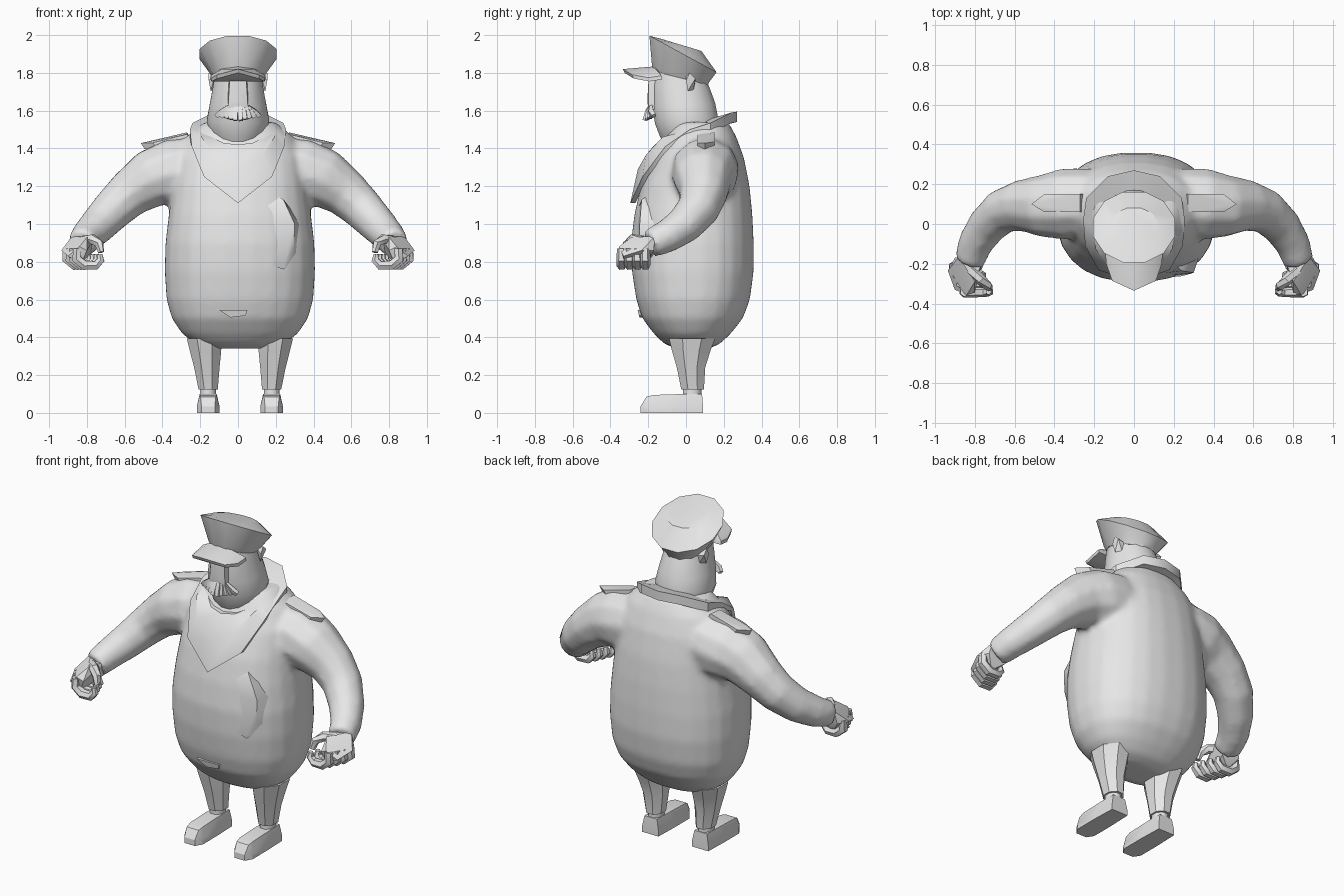
import bpy, bmesh
from math import sin, cos, pi, radians, copysign
from mathutils import Vector

cube = bpy.data.objects.get("Cube")
if cube:
    bpy.data.objects.remove(cube)

grey = bpy.data.materials.new("plain_grey")
grey.use_nodes = True
grey.diffuse_color = (0.8, 0.8, 0.8, 1)
grey.node_tree.nodes["Principled BSDF"].inputs["Base Color"].default_value = grey.diffuse_color


def finish(name, bm, angle):
    """Turn a bmesh into a shaded object, keeping edges over the angle sharp."""
    bmesh.ops.recalc_face_normals(bm, faces=bm.faces)
    for f in bm.faces:
        f.smooth = True
    for e in bm.edges:
        e.smooth = e.calc_face_angle(0) < radians(angle)
    mesh = bpy.data.meshes.new(name)
    bm.to_mesh(mesh)
    bm.free()
    mesh.materials.append(grey)
    obj = bpy.data.objects.new(name, mesh)
    bpy.context.collection.objects.link(obj)
    return obj


def loft(name, rings, angle=40, wrap=False):
    """Skin a list of equal-length rings; cap the ends or wrap them round."""
    bm = bmesh.new()
    rows = [[bm.verts.new(p) for p in r] for r in rings]
    n = len(rows[0])
    pairs = list(zip(rows, rows[1:]))
    if wrap:
        pairs.append((rows[-1], rows[0]))
    else:
        bm.faces.new(rows[0])
        bm.faces.new(rows[-1])
    for a, b in pairs:
        for i in range(n):
            j = (i + 1) % n
            bm.faces.new((a[i], a[j], b[j], b[i]))
    return finish(name, bm, angle)


def oval(half, front, back, z_front, z_back=None, n=16, power=2, cx=0):
    """Oval ring whose height may slope from front to back."""
    z_back = z_front if z_back is None else z_back
    pts = []
    for i in range(n):
        a = 2 * pi * (i + 0.5) / n
        u, v = (copysign(abs(t) ** (2 / power), t) for t in (cos(a), sin(a)))
        t = (v + 1) / 2
        pts.append((cx + half * u, front + (back - front) * t, z_front + (z_back - z_front) * t))
    return pts


def tube(name, path, sides=8, angle=40):
    """Tapered tube along points given as x, y, z, radius."""
    pts = [Vector(p[:3]) for p in path]
    rings = []
    for i, p in enumerate(pts):
        d = (pts[min(i + 1, len(pts) - 1)] - pts[max(i - 1, 0)]).normalized()
        u = d.cross(Vector((0.1, 1, 0.1))).normalized()
        if abs(d.y) > 0.9:
            u = d.cross(Vector((0, 0, 1))).normalized()
        v = d.cross(u)
        r = path[i][3]
        rings.append([p + r * (u * cos(a) + v * sin(a))
                      for a in (2 * pi * (k + 0.5) / sides for k in range(sides))])
    return loft(name, rings, angle)


def hull(name, points, angle=30):
    """Convex block around points."""
    bm = bmesh.new()
    verts = [bm.verts.new(p) for p in points]
    bmesh.ops.convex_hull(bm, input=verts)
    loose = [v for v in bm.verts if not v.link_faces]
    bmesh.ops.delete(bm, geom=loose, context='VERTS')
    return finish(name, bm, angle)


def flip(points, s):
    return [(p[0] * s, *p[1:]) for p in points]


def both(points):
    return points + flip(points, -1)


# Barrel body: half width, front, back, height
SHIFT = 0.01
rings = [(.15, -.05, .12, .34), (.235, -.115, .18, .365), (.308, -.172, .238, .42),
         (.362, -.232, .302, .5), (.39, -.265, .34, .6), (.4, -.288, .36, .75),
         (.396, -.293, .36, .9), (.378, -.275, .353, 1.05), (.357, -.24, .338, 1.2),
         (.337, -.175, .308, 1.35), (.285, -.11, .268, 1.46), (.19, -.06, .225, 1.54)]
body = loft("body", [oval(*r, n=24, power=2.35, cx=SHIFT) for r in rings], 50)

# Sleeves, blended into the body
arm = [(.15, .12, 1.3, .15), (.25, .11, 1.29, .175), (.35, .1, 1.275, .182),
       (.46, .09, 1.24, .16), (.575, .092, 1.16, .13), (.66, .065, 1.08, .115),
       (.74, -.01, .995, .102), (.798, -.1, .935, .09), (.828, -.19, .895, .08)]
blend = [body] + [tube("sleeve", flip(arm, s), 10) for s in (1, -1)]
with bpy.context.temp_override(active_object=body, object=body, selected_objects=blend,
                               selected_editable_objects=blend):
    bpy.ops.object.join()
body.name = "body_and_sleeves"
remesh = body.modifiers.new("Merge", 'REMESH')
remesh.mode = 'VOXEL'
remesh.voxel_size = 0.018
remesh.use_smooth_shade = True
soften = body.modifiers.new("Soften", 'SMOOTH')
soften.iterations = 8

# Overlapping coat front and belt plate
hull("coat_fold", [(-.05, -.275, 1.02), (-.02, -.286, .85), (.24, -.235, 1.13), (.3, -.245, 1.0),
                   (.295, -.245, .87), (.24, -.262, .76), (.34, -.12, 1.0), (.33, -.12, .8),
                   (.18, -.18, 1.16)], 50)
hull("belt_plate", [(x, y - z / 4, z) for y in (-.12, -.1)
                    for x, z in ((-.1, .545), (.05, .545), (.04, .515), (-.04, .505))])

# Head widening into the neck
head = [(.12, -.105, .16, 1.4, 1.43), (.15, -.14, .178, 1.46, 1.5),
        (.168, -.167, .172, 1.53, 1.57), (.153, -.182, .158, 1.62, 1.64),
        (.135, -.18, .132, 1.74, 1.71), (.125, -.17, .115, 1.81, 1.75)]
loft("head", [oval(*r) for r in head], 45)
hull("nose", both([(.053, -.2, 1.615), (.042, -.197, 1.79), (.052, -.15, 1.6),
                   (.05, -.13, 1.8), (.04, -.205, 1.65)]))

# Cap with sloping crown, and peak
cap = [(.13, -.175, .12, 1.81, 1.735), (.142, -.185, .128, 1.835, 1.75),
       (.212, -.2, .168, 2.0, 1.8), (.13, -.13, .085, 1.98, 1.915)]
loft("cap", [oval(*r, n=12) for r in cap], 32)
peak = both([(0, -.16, 1.835), (.09, -.16, 1.82), (.145, -.13, 1.785), (.14, -.2, 1.775),
             (.11, -.285, 1.79), (0, -.335, 1.82)])
hull("cap_peak", peak + [(x, y * 0.97, z - .02) for x, y, z in peak])

# Collar ring with pointed, bulging front
inner = [(0, .17, 1.57), (.1, .14, 1.56), (.15, .06, 1.52), (.16, -.02, 1.49),
         (.14, -.09, 1.46), (.08, -.145, 1.43), (0, -.165, 1.42)]
outer = [(0, .27, 1.595), (.13, .24, 1.59), (.24, .13, 1.535), (.255, .02, 1.5),
         (.245, -.11, 1.41), (.18, -.23, 1.25), (0, -.295, 1.11)]
middle = [tuple((Vector(a) + Vector(b)) / 2 + Vector((0, -.025, .025)) * (a[1] < -.05))
          for a, b in zip(inner, outer)]


def collar_ring(half, drop):
    pts = half + flip(half[-2:0:-1], -1)
    return [(x, y + (drop / 2 if y < -.05 else 0), z - (drop if y > -.05 else 0))
            for x, y, z in pts]


collar = [collar_ring(r, 0) for r in (inner, middle, outer)]
collar += [collar_ring(r, .055) for r in (outer, middle, inner)]
loft("collar", collar, 35, wrap=True)

for s, side in ((1, "left"), (-1, "right")):
    # Curled hand, knuckles running diagonally
    palm = [(.76, -.18, .93), (.88, -.165, .935), (.78, -.17, .84), (.9, -.17, .86),
            (.935, -.235, .86), (.9, -.33, .83), (.84, -.355, .88), (.8, -.29, .93),
            (.8, -.345, .86), (.83, -.33, .79), (.85, -.21, .79)]
    hull(side + "_palm", flip(palm, s))
    for i in range(4):
        y, dx = -.215 - .042 * i, .018 * i
        finger = [(.905, y, .87, .024), (.907, y, .815, .028), (.865, y, .782, .028),
                  (.805, y, .782, .026), (.78, y, .81, .022), (.785, y, .84, .014)]
        tube(f"{side}_finger_{i + 1}", flip([(x - dx, *p) for x, *p in finger], s), 6)
    thumb = [(.82, -.23, .91, .03), (.77, -.28, .92, .028), (.735, -.31, .895, .025),
             (.725, -.32, .85, .017)]
    tube(side + "_thumb", flip(thumb, s), 6)

    # Shoulder strap
    strap = [(.27, .06, 1.475), (.27, .15, 1.485), (.45, .15, 1.435), (.45, .06, 1.43),
             (.515, .1, 1.428)]
    hull(side + "_shoulder_strap",
         flip(strap + [(x - .02, y, z - .03) for x, y, z in strap], s))

    # Ear
    ear = [(.12, 0, 1.79), (.155, .02, 1.8), (.155, .05, 1.77), (.12, .04, 1.71),
           (.145, .01, 1.705), (.155, 0, 1.76), (.115, .05, 1.76)]
    hull(side + "_ear", flip(ear, s))

    # Moustache tufts
    for i in range(5):
        tuft = [(.008 + .011 * i, -.185, 1.635 - .003 * i, .01),
                (.012 + .02 * i, -.2 + .004 * i, 1.6 - .002 * i, .018),
                (.014 + .025 * i, -.218 + .012 * i, 1.548 + .006 * i, .016)]
        tube(f"{side}_moustache_tuft_{i + 1}", flip(tuft, s), 4)

    # Trouser leg, ankle and shoe
    cx = SHIFT + .168 * s
    leg = [(.055, -.03, .1, .125), (.073, -.055, .108, .24), (.09, -.083, .138, .33),
           (.1, -.1, .165, .395)]
    loft(side + "_trouser_leg",
         [oval(*r, n=8, cx=cx + s * .007 * k) for k, r in enumerate(leg)], 30)
    loft(side + "_ankle", [oval(.045, -.02, .085, z, n=8, cx=cx) for z in (.08, .14)], 50)
    sole = [(.055, .09), (.06, -.06), (.06, -.2), (.035, -.24)]
    top = [(.042, .085, .1), (.045, -.015, .1), (.045, -.17, .095), (.04, -.21, .085)]
    shoe = both([(x, y, z) for x, y in sole for z in (0, .035)] + top)
    hull(side + "_shoe", [(cx + x, y, z) for x, y, z in shoe])
